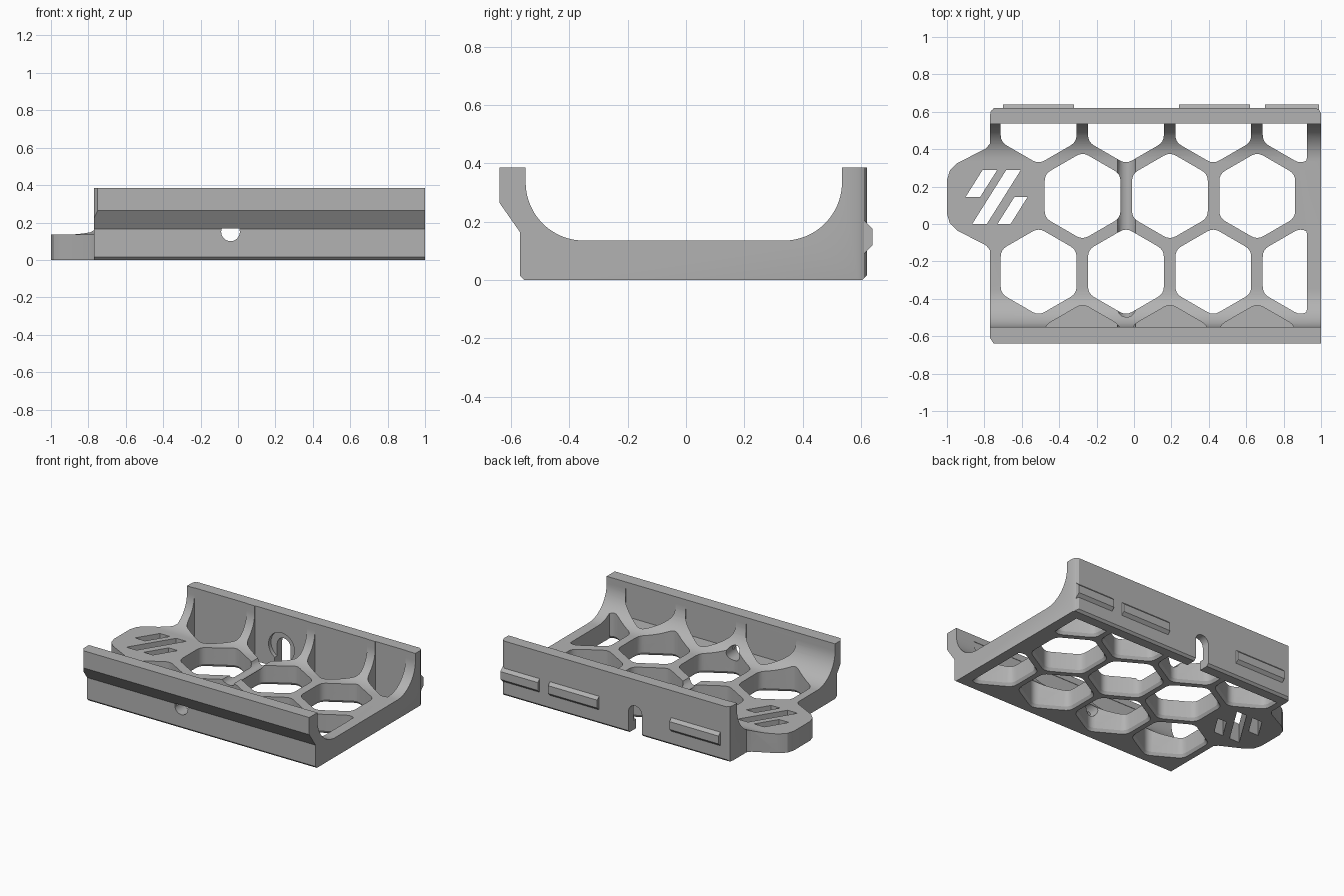
import bpy, bmesh, math
from mathutils import Vector

if "Cube" in bpy.data.objects:
    bpy.data.objects.remove(bpy.data.objects["Cube"])

grey = bpy.data.materials.new("plain grey")
grey.use_nodes = True
grey.diffuse_color = (0.45, 0.45, 0.45, 1)
grey.node_tree.nodes["Principled BSDF"].inputs["Base Color"].default_value = grey.diffuse_color


def loft(name, stacks):
    """Closed solids; each stack is a list of matching rings of 3D points."""
    bm = bmesh.new()
    for rings in stacks:
        rows = [[bm.verts.new(p) for p in ring] for ring in rings]
        n = len(rows[0])
        bm.faces.new(rows[0][::-1])
        bm.faces.new(rows[-1])
        for a, b in zip(rows, rows[1:]):
            for i in range(n):
                j = (i + 1) % n
                bm.faces.new((a[i], a[j], b[j], b[i]))
    bmesh.ops.recalc_face_normals(bm, faces=bm.faces)
    mesh = bpy.data.meshes.new(name)
    bm.to_mesh(mesh)
    bm.free()
    mesh.materials.append(grey)
    ob = bpy.data.objects.new(name, mesh)
    bpy.context.collection.objects.link(ob)
    return ob


def along_x(pts, lo, hi):
    return [[(x, y, z) for y, z in pts] for x in (lo, hi)]


def along_y(pts, lo, hi):
    return [[(x, y, z) for x, z in pts] for y in (lo, hi)]


def along_z(pts, lo, hi):
    return [[(x, y, z) for x, y in pts] for z in (lo, hi)]


def arc(cx, cy, r, start, end, steps):
    angles = [math.radians(start + (end - start) * i / steps) for i in range(steps + 1)]
    return [(cx + r * math.cos(a), cy + r * math.sin(a)) for a in angles]


def combine(target, tool, operation="DIFFERENCE"):
    mod = target.modifiers.new("shape", "BOOLEAN")
    mod.operation = operation
    mod.solver = "EXACT"
    mod.object = tool
    bpy.context.view_layer.objects.active = target
    bpy.ops.object.modifier_apply(modifier=mod.name)
    bpy.data.objects.remove(tool)


# Tray cross-section: floor, coved walls and the overhanging front lip
profile = [(-0.555, 0), (-0.57, 0.015), (-0.57, 0.165), (-0.64, 0.265), (-0.64, 0.385), (-0.55, 0.385)]
profile += arc(-0.35, 0.335, 0.2, 180, 270, 20)
profile += arc(0.335, 0.335, 0.2, 270, 360, 20)
profile += [(0.535, 0.385), (0.62, 0.385), (0.62, 0.015), (0.605, 0)]
tray = loft("tray", [along_x(profile, -1.1, 1.1)])

# Plan outline with the rounded end tab
tab = [(-0.77, 0.43), (-0.79, 0.405), (-0.945, 0.325), (-0.985, 0.285), (-1, 0.235)]
outline = [(1, -0.7), (1, 0.59), (0.99, 0.61), (0.97, 0.622), (0.96, 0.65), (-0.75, 0.65)]
outline += [(-0.75, 0.615), (-0.765, 0.605), (-0.77, 0.58)]
outline += tab + [(x, 0.29 - y) for x, y in reversed(tab)]
outline += [(-0.77, -0.61), (-0.75, -0.64), (-0.75, -0.7)]
combine(tray, loft("plan", [along_z(outline, -0.2, 0.6)]), "INTERSECT")


# Honeycomb openings with rounded corners and a flared lower rim
def hexagon(cx, cy, size):
    corners = [Vector((math.sin(math.radians(60 * i)), math.cos(math.radians(60 * i)))) * 0.234
               for i in range(6)]
    pts = []
    for i, c in enumerate(corners):
        a = c.lerp(corners[i - 1], 0.16)
        b = c.lerp(corners[(i + 1) % 6], 0.16)
        for t in (0, 0.25, 0.5, 0.75, 1):
            p = a.lerp(c, t).lerp(c.lerp(b, t), t) * size
            pts.append((min(cx + p.x, 0.925), max(-0.553, min(cy + p.y, 0.538))))
    return pts


PITCH, ROW = 0.467, 0.405
cells = []
for row, first, count in ((-1, -0.51, 4), (0, -0.275, 3), (1, -0.51, 4)):
    for i in range(count):
        cx, cy = first + PITCH * i, 0.15 + ROW * row
        cells.append([[(x, y, z) for x, y in hexagon(cx, cy, s)]
                      for z, s in ((-0.02, 1.12), (0.02, 1), (0.6, 1))])
combine(tray, loft("cells", cells))

# Blind pockets in the front cove
pockets = []
for i in range(3):
    pts = [p for p in hexagon(-0.275 + PITCH * i, 0.15 - 2 * ROW, 1) if p[1] > -0.5529]
    xs = [p[0] for p in pts]
    pts.sort()
    pts += [(max(xs), -0.553), (min(xs), -0.553)]
    pockets.append(along_z(pts, 0.142, 0.34))
combine(tray, loft("pockets", pockets))

# Slanted vents in the tab: left edge, width, bottom and top
vents = []
for x, width, low, high in ((-0.9, 0.078, 0.145, 0.29), (-0.865, 0.078, 0, 0.29), (-0.73, 0.07, 0, 0.145)):
    shift = (high - low) * 0.63
    vents.append(along_z([(x, low), (x + width, low), (x + width + shift, high), (x + shift, high)], -0.1, 0.3))
combine(tray, loft("vents", vents))

# Cable groove across the floor, round recess and arched exit in the back wall
combine(tray, loft("groove", [along_y(arc(-0.04, 0.15, 0.05, 0, 345, 23), -0.572, 0.5)]))
combine(tray, loft("recess", [along_y(arc(-0.04, 0.15, 0.1, 0, 350, 35), 0.5, 0.565)]))
arch = arc(-0.04, 0.15, 0.052, 0, 180, 14) + [(-0.092, -0.1), (0.012, -0.1)]
combine(tray, loft("arch", [along_y(arch, 0.51, 0.7)]))

# Snap ribs on the back wall
rib = [(0.61, 0.09), (0.62, 0.1), (0.64, 0.12), (0.64, 0.175), (0.62, 0.195), (0.61, 0.205)]
for side, lo, hi in (("right", -0.7, -0.32), ("middle", 0.24, 0.62), ("left", 0.7, 0.99)):
    loft("snap_rib_" + side, [along_x(rib, lo, hi)])

# Smooth curved coves, crisp edges
bpy.ops.object.select_all(action="DESELECT")
tray.select_set(True)
bpy.context.view_layer.objects.active = tray
bpy.ops.object.shade_smooth_by_angle(angle=math.radians(28))
